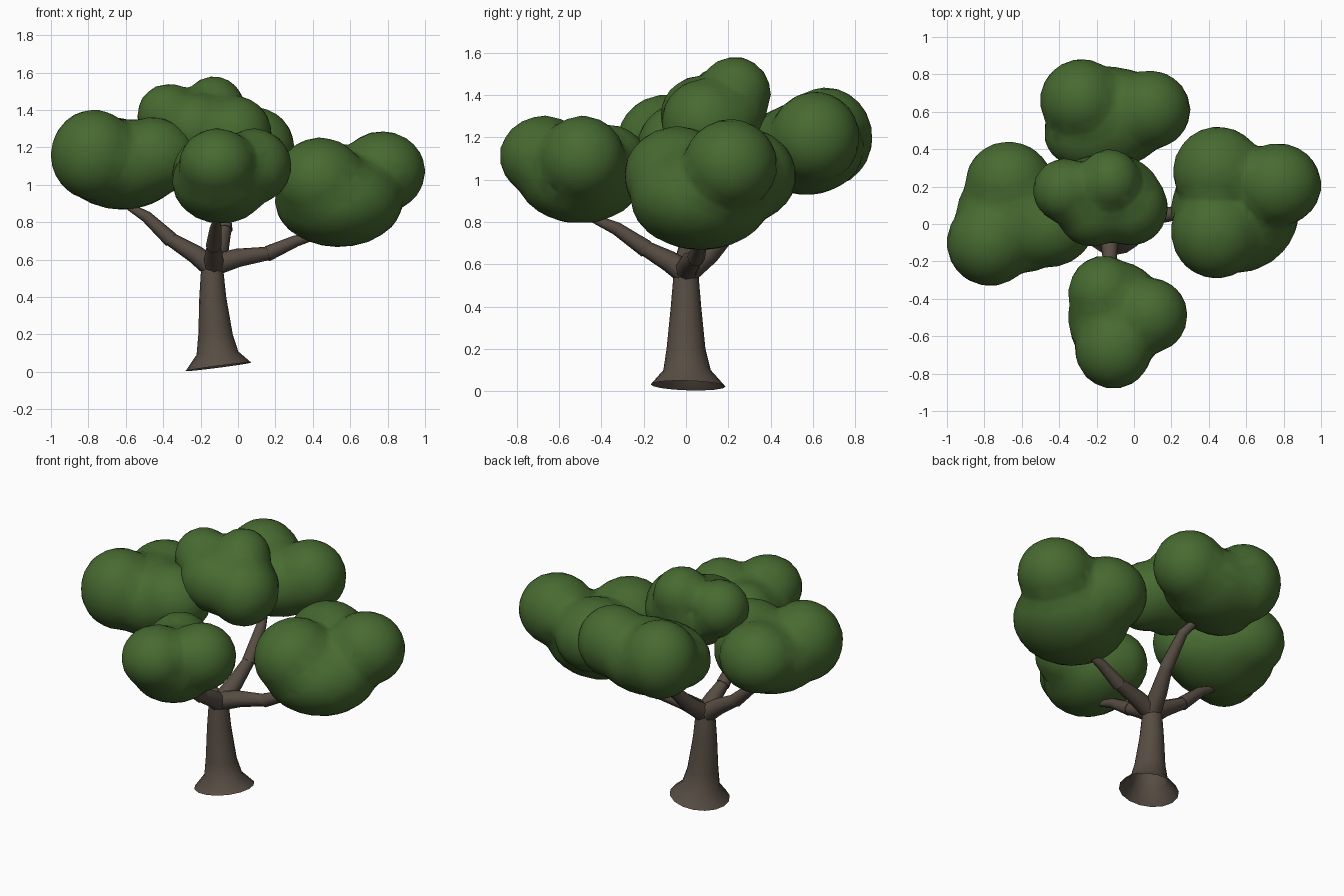
import bpy, bmesh, math
from mathutils import Vector, Matrix

if "Cube" in bpy.data.objects:
    bpy.data.objects.remove(bpy.data.objects["Cube"])


def material(name, rgb):
    m = bpy.data.materials.new(name)
    m.diffuse_color = (*rgb, 1)
    m.use_nodes = True
    m.node_tree.nodes["Principled BSDF"].inputs["Base Color"].default_value = m.diffuse_color
    return m


BARK = material("bark brown", (0.095, 0.073, 0.056))
LEAF = material("leaf green", (0.063, 0.145, 0.03))


def finish(name, bm, mat, angle):
    me = bpy.data.meshes.new(name)
    bm.to_mesh(me)
    bm.free()
    me.materials.append(mat)
    ob = bpy.data.objects.new(name, me)
    bpy.context.collection.objects.link(ob)
    bpy.ops.object.select_all(action='DESELECT')
    ob.select_set(True)
    bpy.context.view_layer.objects.active = ob
    bpy.ops.object.shade_smooth_by_angle(angle=math.radians(angle))
    return ob


def tube(bm, rings, sides, open_start=False):
    """Loft closed rings given as (centre, radius, axis)."""
    loops = []
    for c, r, axis in rings:
        rot = Vector((0, 0, 1)).rotation_difference(Vector(axis)).to_matrix()
        loops.append([bm.verts.new(Vector(c) + rot @ Vector(
            (r * math.cos(math.tau * i / sides), r * math.sin(math.tau * i / sides), 0)))
            for i in range(sides)])
    for a, b in zip(loops, loops[1:]):
        for i in range(sides):
            j = (i + 1) % sides
            bm.faces.new((a[i], a[j], b[j], b[i]))
    if not open_start:
        bm.faces.new(loops[0][::-1])
    bm.faces.new(loops[-1])


# Trunk with flared, slanted, open foot
bm = bmesh.new()
tube(bm, [((-0.105, 0.01, 0.027), 0.177, (-0.13, 0.03, 1)),
          ((-0.11, 0.005, 0.10), 0.112, (-0.08, 0, 1)),
          ((-0.12, 0, 0.20), 0.092, (0, 0, 1)),
          ((-0.135, 0, 0.40), 0.072, (0, 0, 1)),
          ((-0.138, 0, 0.54), 0.060, (0, 0, 1)),
          ((-0.135, 0, 0.60), 0.050, (0, 0, 1))], 16, open_start=True)
finish("trunk", bm, BARK, 50)

# Branches: each a thick lower limb and a slightly flared upper limb
BRANCHES = {
    "left_branch": [(-0.14, 0, 0.56), (-0.23, 0, 0.63), (-0.37, 0.01, 0.715),
                    (-0.49, 0.02, 0.83), (-0.61, 0.02, 0.90)],
    "front_branch": [(-0.13, 0, 0.56), (-0.13, -0.08, 0.615), (-0.13, -0.20, 0.68),
                     (-0.12, -0.33, 0.77), (-0.11, -0.47, 0.83)],
    "right_branch": [(-0.13, 0, 0.57), (0.0, 0.02, 0.61), (0.17, 0.05, 0.635),
                     (0.31, 0.07, 0.70), (0.43, 0.08, 0.73)],
    "back_branch": [(-0.13, 0, 0.56), (-0.10, 0.11, 0.65), (-0.07, 0.22, 0.77),
                    (-0.08, 0.35, 0.93), (-0.13, 0.48, 1.02)],
}
for name, pts in BRANCHES.items():
    p = [Vector(q) for q in pts]
    d = [(p[min(i + 1, 4)] - p[max(i - 1, 0)]).normalized() for i in range(5)]
    bm = bmesh.new()
    tube(bm, [(p[0], 0.058, d[0]), (p[1], 0.050, d[1]), (p[2], 0.036, d[2])], 8)
    tube(bm, [(p[2] - d[2] * 0.015, 0.042, d[2]), (p[3], 0.031, d[3]), (p[4], 0.016, d[4])], 8)
    finish(name, bm, BARK, 50)

# Foliage clumps: lobes as (x, y, z, rx, ry, rz)
CLUMPS = {
    "front_foliage": [(-0.09, -0.50, 1.02, 0.26, 0.30, 0.225), (-0.11, -0.67, 1.11, 0.205, 0.21, 0.19),
                      (0.085, -0.49, 1.10, 0.20, 0.20, 0.20), (-0.16, -0.37, 1.06, 0.19, 0.20, 0.20)],
    "right_foliage": [(0.54, 0.07, 0.915, 0.34, 0.33, 0.245), (0.77, 0.21, 1.07, 0.23, 0.22, 0.215),
                      (0.45, 0.28, 1.02, 0.24, 0.24, 0.22), (0.44, -0.04, 1.02, 0.24, 0.25, 0.23)],
    "left_foliage": [(-0.62, 0.04, 1.11, 0.33, 0.30, 0.24), (-0.77, -0.10, 1.16, 0.23, 0.23, 0.24),
                     (-0.67, 0.22, 1.15, 0.23, 0.22, 0.21), (-0.46, -0.02, 1.15, 0.24, 0.21, 0.21)],
    "back_foliage": [(-0.14, 0.57, 1.15, 0.33, 0.27, 0.22), (-0.28, 0.66, 1.20, 0.22, 0.22, 0.235),
                     (0.085, 0.61, 1.20, 0.215, 0.21, 0.215), (-0.21, 0.48, 1.14, 0.27, 0.20, 0.20)],
    "top_foliage": [(-0.14, 0.14, 1.28, 0.29, 0.24, 0.20), (-0.13, 0.23, 1.41, 0.165, 0.17, 0.17),
                    (-0.37, 0.18, 1.37, 0.17, 0.17, 0.17), (-0.02, 0.09, 1.27, 0.20, 0.205, 0.205),
                    (-0.22, 0.07, 1.30, 0.20, 0.19, 0.19)],
}
for name, lobes in CLUMPS.items():
    bm = bmesh.new()
    for i, (x, y, z, rx, ry, rz) in enumerate(lobes):
        m = (Matrix.Translation((x, y, z)) @ Matrix.Diagonal((rx, ry, rz, 1))
             @ Matrix.Rotation(i * 1.1, 4, 'Z'))
        bmesh.ops.create_icosphere(bm, subdivisions=3, radius=1.02, matrix=m)
    ob = finish(name, bm, LEAF, 60)
    # Merge the lobes into one soft, coarsely faceted mass
    mod = ob.modifiers.new("merge", 'REMESH')
    mod.mode, mod.voxel_size, mod.use_smooth_shade = 'VOXEL', 0.025, True
    mod = ob.modifiers.new("soften", 'SMOOTH')
    mod.factor, mod.iterations = 0.5, 6
    mod = ob.modifiers.new("facet", 'DECIMATE')
    mod.ratio = 0.15
